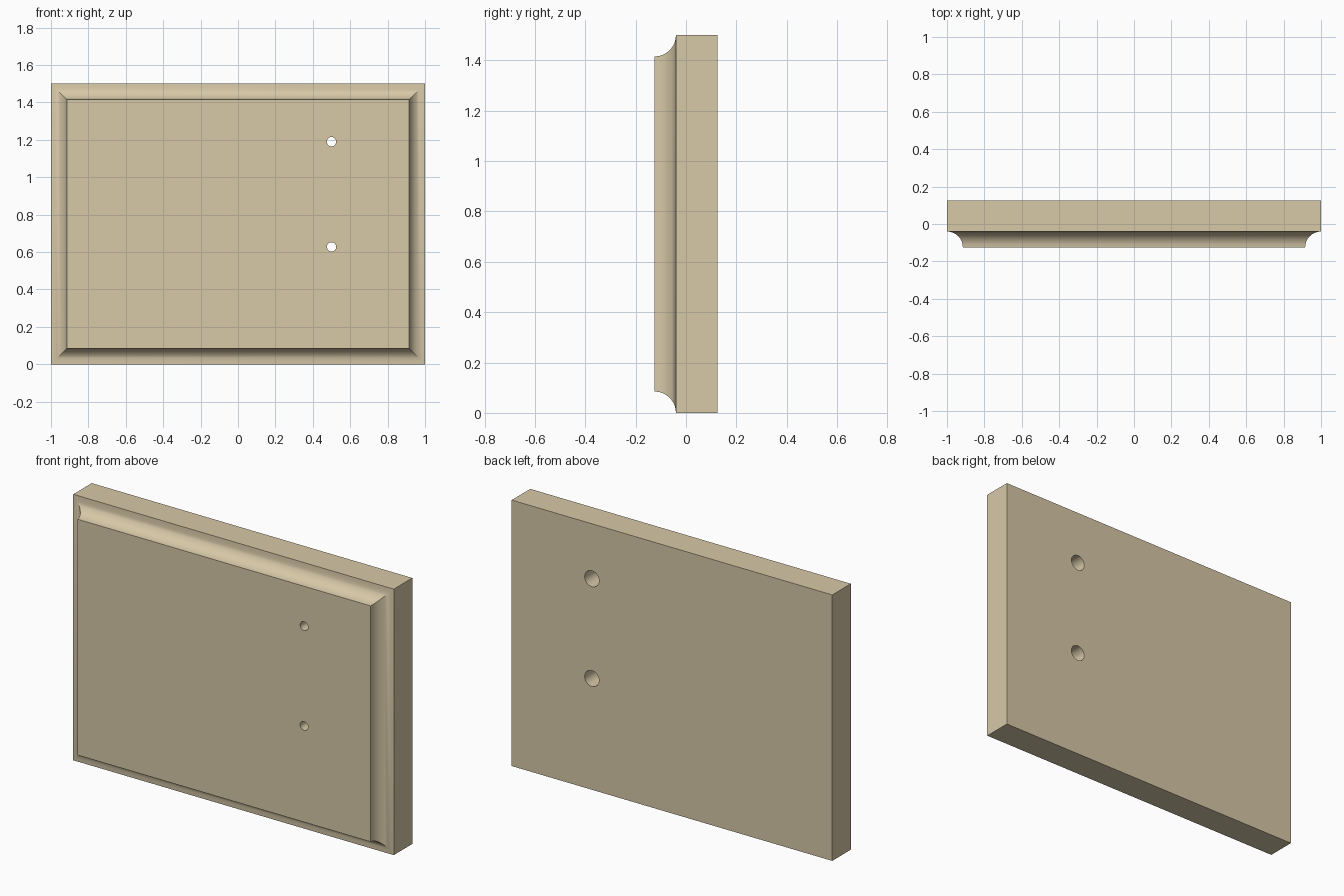
import bpy, bmesh
from math import sin, cos, pi, radians

if "Cube" in bpy.data.objects:
    bpy.data.objects.remove(bpy.data.objects["Cube"])

W, H, T = 2.0, 1.5, 0.25      # panel size
COVE = 0.085                  # cove radius
COVE_SEGS = 8


def loft(name, rings):
    """Skin a closed solid through a list of rings of points."""
    bm = bmesh.new()
    loops = [[bm.verts.new(p) for p in ring] for ring in rings]
    n = len(loops[0])
    for a, b in zip(loops, loops[1:]):
        for i in range(n):
            j = (i + 1) % n
            bm.faces.new((a[i], a[j], b[j], b[i]))
    bm.faces.new(loops[0])
    bm.faces.new(loops[-1])
    bmesh.ops.recalc_face_normals(bm, faces=bm.faces)
    mesh = bpy.data.meshes.new(name)
    bm.to_mesh(mesh)
    bm.free()
    obj = bpy.data.objects.new(name, mesh)
    bpy.context.collection.objects.link(obj)
    return obj


def rect(inset, y):
    x = W / 2 - inset
    return [(-x, y, inset), (x, y, inset), (x, y, H - inset), (-x, y, H - inset)]


def circle(x, z, r, y, n=24):
    return [(x + r * cos(2 * pi * i / n), y, z + r * sin(2 * pi * i / n)) for i in range(n)]


# Drawer front: square back, concave cove around the front edge
rings = [rect(0, T / 2)]
for i in range(COVE_SEGS + 1):
    a = pi / 2 * i / COVE_SEGS
    rings.append(rect(COVE * sin(a), -T / 2 + COVE * cos(a)))
panel = loft("drawer_front", rings)

# Counterbored handle screw holes, wider at the back
for z in (0.6275, 1.19):
    cutter = loft("screw_hole_cutter", [
        circle(0.5, z, 0.025, -0.2), circle(0.5, z, 0.025, 0.0),
        circle(0.5, z, 0.045, 0.0), circle(0.5, z, 0.045, 0.2)])
    cutter.hide_render = True
    mod = panel.modifiers.new("screw_hole", 'BOOLEAN')
    mod.operation = 'DIFFERENCE'
    mod.solver = 'EXACT'
    mod.object = cutter
    bpy.context.view_layer.objects.active = panel
    bpy.ops.object.modifier_apply(modifier=mod.name)
    bpy.data.objects.remove(cutter)

# Smooth cove and holes, sharp panel edges
bpy.ops.object.select_all(action='DESELECT')
panel.select_set(True)
bpy.context.view_layer.objects.active = panel
bpy.ops.object.shade_smooth_by_angle(angle=radians(30))

# Pale wood colour
wood = bpy.data.materials.new("pale_wood")
wood.diffuse_color = (0.68, 0.58, 0.39, 1)
wood.use_nodes = True
wood.node_tree.nodes["Principled BSDF"].inputs["Base Color"].default_value = wood.diffuse_color
panel.data.materials.clear()
panel.data.materials.append(wood)
